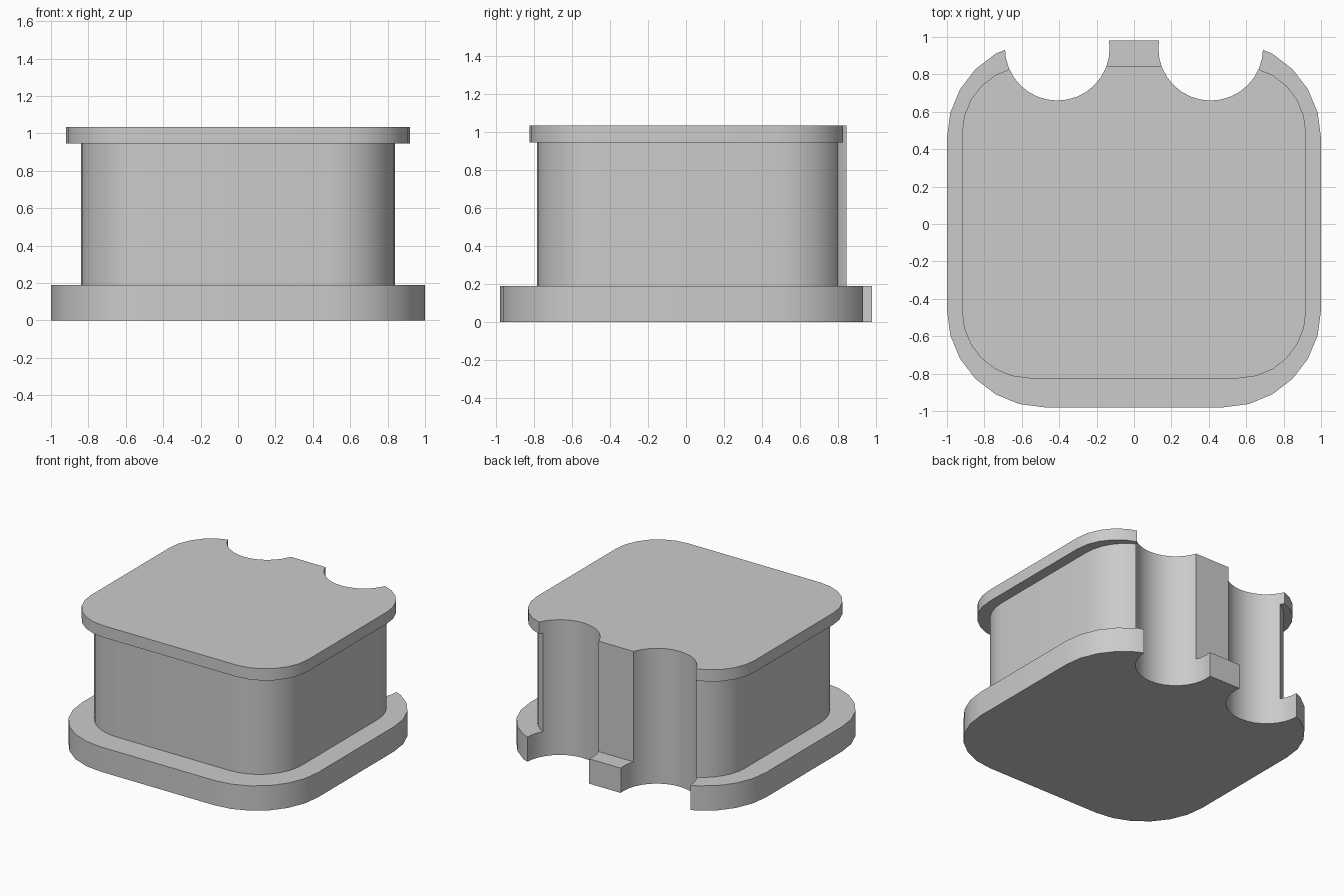
import bpy, bmesh, math

cube = bpy.data.objects.get("Cube")
if cube:
    bpy.data.objects.remove(cube, do_unlink=True)

grey = bpy.data.materials.new("plain_grey")
grey.use_nodes = True
grey.diffuse_color = (0.6, 0.6, 0.6, 1)
grey.node_tree.nodes["Principled BSDF"].inputs["Base Color"].default_value = (0.6, 0.6, 0.6, 1)


def prism(name, outline, z0, z1):
    """Extrude a closed outline between two heights."""
    bm = bmesh.new()
    bottom = bm.faces.new([bm.verts.new((x, y, z0)) for x, y in outline])
    grown = bmesh.ops.extrude_face_region(bm, geom=[bottom])["geom"]
    bmesh.ops.translate(bm, vec=(0, 0, z1 - z0),
                        verts=[g for g in grown if isinstance(g, bmesh.types.BMVert)])
    bmesh.ops.recalc_face_normals(bm, faces=bm.faces)
    mesh = bpy.data.meshes.new(name)
    bm.to_mesh(mesh)
    bm.free()
    mesh.materials.append(grey)
    obj = bpy.data.objects.new(name, mesh)
    bpy.context.collection.objects.link(obj)
    return obj


def arc(cx, cy, radius, start, sweep, steps):
    angles = [math.radians(start + sweep * i / steps) for i in range(steps + 1)]
    return [(cx + radius * math.cos(a), cy + radius * math.sin(a)) for a in angles]


def rounded_rect(half_x, front, back, radius, steps):
    x = half_x - radius
    centres = [(x, back - radius), (-x, back - radius),
               (-x, front + radius), (x, front + radius)]
    return [p for i, (cx, cy) in enumerate(centres)
            for p in arc(cx, cy, radius, 90 * i, 90, steps)]


# Stacked slabs: wide foot, narrower body, overhanging lid
parts = [
    prism("base_plate", rounded_rect(1.0, -0.98, 0.98, 0.52, 6), 0, 0.19),
    prism("body", rounded_rect(0.84, -0.785, 0.845, 0.36, 8), 0.19, 0.945),
    prism("lid", rounded_rect(0.92, -0.825, 0.845, 0.36, 6), 0.945, 1.035),
]

# Two round channels cut down the back of every slab
cutters = []
for side, label in ((1, "left"), (-1, "right")):
    circle = arc(side * 0.41, 0.94, 0.28, 0, 360, 32)[:-1]
    cutter = prism(label + "_channel_cutter", circle, -0.2, 1.3)
    cutter.hide_render = True
    cutters.append(cutter)

for part in parts:
    bpy.ops.object.select_all(action="DESELECT")
    part.select_set(True)
    bpy.context.view_layer.objects.active = part
    for cutter in cutters:
        mod = part.modifiers.new("channel", "BOOLEAN")
        mod.operation = "DIFFERENCE"
        mod.solver = "EXACT"
        mod.object = cutter
        bpy.ops.object.modifier_apply(modifier=mod.name)
    # Drop loose slivers left outside the channels
    bpy.ops.object.shade_smooth_by_angle(angle=math.radians(30))

for cutter in cutters:
    bpy.data.objects.remove(cutter, do_unlink=True)
